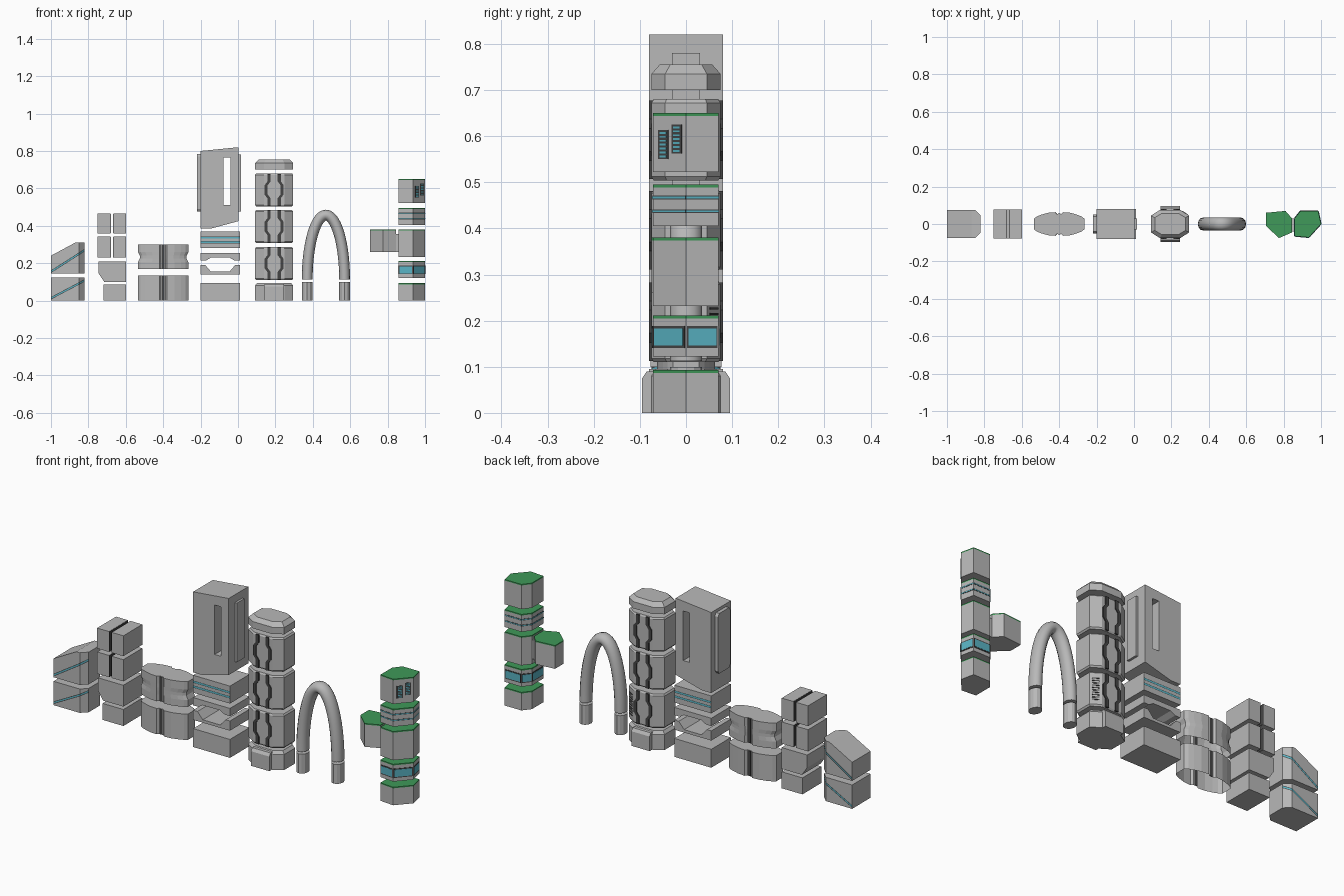
import bpy, bmesh, math
from mathutils import Vector

cube = bpy.data.objects.get("Cube")
if cube:
    bpy.data.objects.remove(cube, do_unlink=True)


def material(name, rgb):
    m = bpy.data.materials.new(name)
    m.use_nodes = True
    m.diffuse_color = (*rgb, 1)
    m.node_tree.nodes["Principled BSDF"].inputs["Base Color"].default_value = (*rgb, 1)
    return m


GREY = material("concrete grey", (0.48, 0.48, 0.48))
DARK = material("dark grey", (0.06, 0.06, 0.06))
TEAL = material("teal glass", (0.1, 0.45, 0.55))
GREEN = material("roof green", (0.05, 0.32, 0.1))


def finish(name, bm, mat):
    bmesh.ops.recalc_face_normals(bm, faces=bm.faces)
    mesh = bpy.data.meshes.new(name)
    bm.to_mesh(mesh)
    bm.free()
    mesh.materials.append(mat)
    obj = bpy.data.objects.new(name, mesh)
    bpy.context.collection.objects.link(obj)
    return obj


def loft(name, pts, levels, mat=GREY, bottom=True, axis="z"):
    """Outline swept through (height, x inset, y inset) levels."""
    bm = bmesh.new()
    xs, ys = [p[0] for p in pts], [p[1] for p in pts]
    cx, cy = (min(xs) + max(xs)) / 2, (min(ys) + max(ys)) / 2
    hx, hy = max(xs) - cx, max(ys) - cy
    rings = []
    for h, ix, iy in levels:
        ring = []
        for x, y in pts:
            x, y = cx + (x - cx) * (1 - ix / hx), cy + (y - cy) * (1 - iy / hy)
            ring.append(bm.verts.new((x, y, h) if axis == "z" else (x, h, y)))
        rings.append(ring)
    n = len(pts)
    for a, b in zip(rings, rings[1:]):
        for i in range(n):
            bm.faces.new((a[i], a[(i + 1) % n], b[(i + 1) % n], b[i]))
    if bottom:
        bm.faces.new(rings[0][::-1])
    bm.faces.new(rings[-1])
    return finish(name, bm, mat)


def prism(name, pts, lo, hi, mat=GREY, axis="z", **kw):
    return loft(name, pts, [(lo, 0, 0), (hi, 0, 0)], mat, axis=axis, **kw)


def box(name, x0, x1, y0, y1, z0, z1, mat=GREY):
    return prism(name, [(x0, y0), (x1, y0), (x1, y1), (x0, y1)], z0, z1, mat)


def edit(obj, action):
    bm = bmesh.new()
    bm.from_mesh(obj.data)
    action(bm)
    bm.to_mesh(obj.data)
    bm.free()


def band(obj, co, normal, half, mat):
    """Paint a stripe between two parallel planes on the front and back faces."""
    co, normal = Vector(co), Vector(normal).normalized()
    obj.data.materials.append(mat)
    index = len(obj.data.materials) - 1

    def action(bm):
        for s in (-half, half):
            bmesh.ops.bisect_plane(bm, geom=bm.verts[:] + bm.edges[:] + bm.faces[:],
                                   plane_co=co + normal * s, plane_no=normal)
        for f in bm.faces:
            if abs((f.calc_center_median() - co).dot(normal)) < half and abs(f.normal.y) > 0.3:
                f.material_index = index
    edit(obj, action)


def side_plate(name, pts, i, u0, u1, z0, z1, mat, t=0.002):
    """Thin plate on side i of an outline, from fraction u0 to u1."""
    a, b = Vector(pts[i]), Vector(pts[(i + 1) % len(pts)])
    d = b - a
    n = Vector((d.y, -d.x)).normalized() * t
    p, q = a + d * u0, a + d * u1
    return prism(name, [p - n, q - n, q + n, p + n], z0, z1, mat)


# Sloped house: two blocks with a diagonal stripe
foot = [(-1, -.075), (-.85, -.075), (-.82, -.045), (-.82, .045), (-.85, .075), (-1, .075)]
lower = prism("sloped_house_base", foot, 0, .123)
upper = prism("sloped_house_top", foot, .144, .31)


def slope_roof(bm):
    cut = bmesh.ops.bisect_plane(bm, geom=bm.verts[:] + bm.edges[:] + bm.faces[:], plane_co=(-1, 0, .24),
                                 plane_no=(-.07, 0, .13), clear_outer=True)
    bmesh.ops.holes_fill(bm, edges=[e for e in cut["geom_cut"] if isinstance(e, bmesh.types.BMEdge)])


edit(upper, slope_roof)
for block, z, rise in ((lower, .06, .095), (upper, .212, .115)):
    for half, mat in ((.006, DARK), (.003, TEAL)):
        band(block, (-.91, 0, z), (-rise, 0, .18), half, mat)

# Split block: twin columns over a notched block and a plinth
for z0, z1 in ((.23, .342), (.36, .465)):
    box("column_right", -.75, -.682, -.077, .077, z0, z1)
    box("column_left", -.666, -.6, -.077, .077, z0, z1)
    for x in (-.682, -.666):
        box("column_inner_wall", x - .002, x + .002, -.076, .076, z0 + .001, z1 - .001, DARK)
prism("split_block_middle", [(-.745, .21), (-.745, .145), (-.715, .1), (-.6, .1), (-.6, .21)], -.077, .077, axis="y")
box("split_block_plinth", -.718, -.6, -.077, .077, 0, .085)

# Lens block: curved outline with a central groove, open below
quarter = [(.012, .053), (.021, .063), (.06, .06), (.095, .05), (.12, .04), (.135, .028)]
right = quarter + [(x, -y) for x, y in quarter[::-1]]
lens = [(-.4 + x, y) for x, y in right] + [(-.4 - x, y) for x, y in right[::-1]]
prism("lens_block_lower", lens, 0, .133, bottom=False)
loft("lens_block_upper", lens, [(.17, 0, 0), (.205, 0, 0), (.225, .01, 0), (.24, .01, 0), (.26, 0, 0), (.3, 0, 0)],
     bottom=False)
for s in (-1, 1):
    for z0, z1 in ((.002, .131), (.172, .298)):
        box("lens_groove_strip", -.407, -.393, s * .053 - .002, s * .053 + .002, z0, z1, DARK)

# Slotted tower: base, channelled slabs, striped block, tall shaft
box("slotted_tower_base", -.2, .01, -.08, .08, 0, .095)
prism("channel_slab_lower", [(-.2, .14), (.01, .14), (.01, .19), (-.015, .19), (-.045, .155), (-.145, .155),
                             (-.175, .19), (-.2, .19)], -.08, .08, axis="y")
prism("channel_slab_upper", [(-.2, .255), (.01, .255), (.01, .215), (-.02, .215), (-.045, .23), (-.145, .23),
                             (-.17, .215), (-.2, .215)], -.08, .08, axis="y")
striped = box("striped_block", -.2, .01, -.08, .08, .28, .37)
for z in (.312, .337):
    band(striped, (0, 0, z), (0, 0, 1), .006, DARK)
    band(striped, (0, 0, z), (0, 0, 1), .004, TEAL)
shaft = prism("tall_shaft", [(-.2, .385), (-.145, .385), (.003, .425), (.003, .82), (-.2, .8)], -.08, .08, axis="y")
cutter = box("slot_cutter", -.077, -.04, -.2, .2, .51, .765)
cutter.hide_render = True
mod = shaft.modifiers.new("slot", "BOOLEAN")
mod.object, mod.operation, mod.solver = cutter, "DIFFERENCE", "EXACT"
cut_mesh = bpy.data.meshes.new_from_object(shaft.evaluated_get(bpy.context.evaluated_depsgraph_get()))
shaft.modifiers.clear()
shaft.data = cut_mesh
bpy.data.objects.remove(cutter, do_unlink=True)
loft("shaft_panel_right", [(-.218, -.05), (-.19, -.05), (-.19, .05), (-.218, .05)],
     [(.475, 0, .01), (.49, 0, 0), (.77, 0, 0), (.785, 0, .01)])
box("shaft_panel_left", 0, .015, -.03, .03, .475, .78)

# Octagonal tower: base, three segments with dark piping, cap
cx = .193
octagon = [(cx + x, y) for x, y in ((-.055, -.075), (.055, -.075), (.102, -.045), (.102, .045),
                                    (.055, .075), (-.055, .075), (-.102, .045), (-.102, -.045))]
loft("octagon_base", octagon, [(0, 0, 0), (.08, 0, 0), (.095, .012, .01)])
for s in (-1, 1):
    prism("base_buttress", [(s * .06, 0), (s * .095, 0), (s * .095, .075), (s * .085, .09), (s * .06, .09)],
          cx - .052, cx + .052, axis="z").rotation_euler = (0, 0, 0)
    buttress = bpy.context.collection.objects[-1]
    for v in buttress.data.vertices:
        v.co = (v.co.z, v.co.x, v.co.y)
for z0 in (.11, .308, .504):
    z1, zm = z0 + .176, z0 + .088
    loft("octagon_segment", octagon, [(z0, .006, .005), (z0 + .008, 0, 0), (z1 - .008, 0, 0), (z1, .006, .005)])
    path = [(.019, z0 + .003), (.019, zm - .045), (.034, zm - .025), (.034, zm + .025), (.019, zm + .045),
            (.019, z1 - .003)]
    for sx in (-1, 1):
        strip = [(cx + sx * x, z) for x, z in path] + [(cx + sx * (x + .017), z) for x, z in path[::-1]]
        for sy in (-1, 1):
            prism("segment_piping", strip, sy * .072, sy * .08, DARK, axis="y")
loft("octagon_cap", octagon, [(.7, 0, 0), (.735, 0, 0), (.755, .02, .018)])
for k in range(10):
    side_plate("vent_slat", octagon, 3, .2, .8, .14 + k * .012, .145 + k * .012, DARK)

# Arch: faceted tube on an elliptical path with two feet
bm = bmesh.new()
steps, sides, rings = 28, 12, []
for i in range(steps + 1):
    t = math.pi * i / steps
    center = Vector((.47 + .1 * math.cos(t), 0, .112 + .345 * math.sin(t)))
    out = Vector((.345 * math.cos(t), 0, .1 * math.sin(t))).normalized()
    angles = [2 * math.pi * k / sides for k in range(sides)]
    rings.append([bm.verts.new(center + out * .029 * math.cos(a) + Vector((0, .035 * math.sin(a), 0)))
                  for a in angles])
for a, b in zip(rings, rings[1:]):
    for k in range(sides):
        bm.faces.new((a[k], a[(k + 1) % sides], b[(k + 1) % sides], b[k])).smooth = True
bm.faces.new(rings[0])
bm.faces.new(rings[-1])
finish("arch_tube", bm, GREY)
for x in (.37, .57):
    ring = [(x + .029 * math.cos(a), .035 * math.sin(a)) for a in angles]
    prism("arch_foot", ring, 0, .1)

# Hexagonal tower: stacked blocks with green roofs
hexa = [(.858, -.065), (.935, -.072), (1, 0), (.985, .07), (.89, .07), (.858, .03)]
wing = [(.705, -.01), (.775, -.075), (.845, -.045), (.845, .03), (.81, .07), (.705, .06)]


def roofed(name, pts, z0, z1):
    prism(name, pts, z0, z1 - .006)
    prism(name + "_roof", pts, z1 - .006, z1, GREEN)


for name, z0, z1 in (("base", 0, .093), ("window_block", .122, .211), ("middle", .232, .38),
                     ("grooved_block", .405, .495), ("top", .522, .65)):
    roofed("hexagon_" + name, hexa, z0, z1)
roofed("hexagon_wing", wing, .26, .38)
box("wing_connector", .83, .87, -.04, .03, .26, .355)
for i in range(6):
    side_plate("window_frame", hexa, i, .03, .97, .141, .188, DARK)
    side_plate("window_glass", hexa, i, .07, .93, .146, .183, TEAL, .003)
    for z in (.437, .467):
        side_plate("groove", hexa, i, 0, 1, z - .004, z + .004, DARK, .001)
        side_plate("groove_light", hexa, i, 0, 1, z - .002, z + .002, TEAL, .002)

# Ladder lights on the top block
for u, z in ((.18, .55), (.58, .562)):
    side_plate("ladder_panel", hexa, 1, u, u + .3, z, z + .063, DARK)
    for k in range(7):
        side_plate("ladder_light", hexa, 1, u + .05, u + .25, z + .004 + k * .0085, z + .008 + k * .0085, TEAL, .003)
